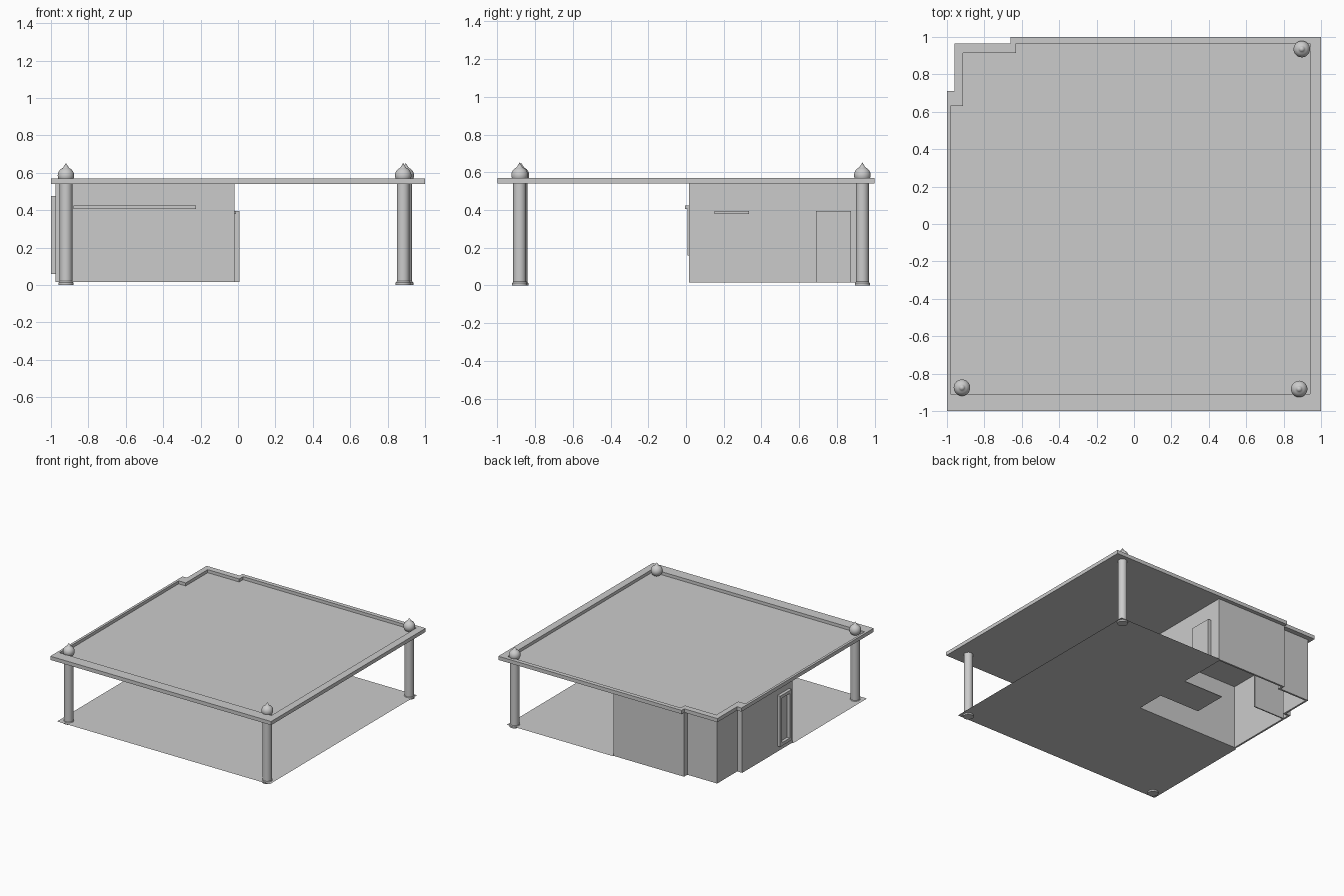
import bpy, bmesh, math

cube = bpy.data.objects.get("Cube")
if cube:
    bpy.data.objects.remove(cube, do_unlink=True)

GREY = bpy.data.materials.new("plain_grey")
GREY.use_nodes = True
GREY.diffuse_color = (0.6, 0.6, 0.6, 1)
GREY.node_tree.nodes["Principled BSDF"].inputs["Base Color"].default_value = (0.6, 0.6, 0.6, 1)


def finish(name, bm):
    bmesh.ops.recalc_face_normals(bm, faces=bm.faces)
    mesh = bpy.data.meshes.new(name)
    bm.to_mesh(mesh)
    bm.free()
    mesh.materials.append(GREY)
    obj = bpy.data.objects.new(name, mesh)
    bpy.context.collection.objects.link(obj)
    return obj


def loop(bm, pts, z):
    return [bm.verts.new((x, y, z)) for x, y in pts]


def sides(bm, low, high):
    for i in range(len(low)):
        j = (i + 1) % len(low)
        bm.faces.new((low[i], low[j], high[j], high[i]))


def prism(name, pts, z0, z1):
    bm = bmesh.new()
    low, high = loop(bm, pts, z0), loop(bm, pts, z1)
    sides(bm, low, high)
    bm.faces.new(low)
    bm.faces.new(high)
    return finish(name, bm)


def box(name, x0, x1, y0, y1, z0, z1):
    return prism(name, [(x0, y0), (x1, y0), (x1, y1), (x0, y1)], z0, z1)


def ring(name, outer, inner, z0, z1):
    bm = bmesh.new()
    a, b = loop(bm, outer, z0), loop(bm, outer, z1)
    c, d = loop(bm, inner, z1), loop(bm, inner, z0)
    for low, high in ((a, b), (b, c), (c, d), (d, a)):
        sides(bm, low, high)
    return finish(name, bm)


def plan(x0, x1, y0, y1, xa, ya, xb, yb):
    """Rectangle whose back corner at low x is stepped in."""
    return [(x0, y0), (x1, y0), (x1, y1), (xb, y1),
            (xb, yb), (xa, yb), (xa, ya), (x0, ya)]


def lathe(name, profile, x, y, angle=35):
    bm = bmesh.new()
    verts = [bm.verts.new((r, 0, z)) for r, z in profile]
    edges = [bm.edges.new(pair) for pair in zip(verts, verts[1:])]
    bmesh.ops.spin(bm, geom=verts + edges, cent=(0, 0, 0), axis=(0, 0, 1),
                   angle=math.tau, steps=32)
    bmesh.ops.remove_doubles(bm, verts=bm.verts, dist=0.0002)
    obj = finish(name, bm)
    obj.location = (x, y, 0)
    bpy.ops.object.select_all(action="DESELECT")
    obj.select_set(True)
    bpy.context.view_layer.objects.active = obj
    bpy.ops.object.shade_smooth_by_angle(angle=math.radians(angle))
    return obj


# Roof deck with a raised rim
FLOOR, CEIL, TOP = 0.015, 0.54, 0.57
outer = plan(-1, 1, -1, 1, -0.96, 0.71, -0.66, 0.965)
inner = plan(-0.98, 0.94, -0.91, 0.965, -0.915, 0.63, -0.63, 0.915)
ring("roof_rim", outer, inner, CEIL, TOP)
prism("roof_deck", inner, CEIL, CEIL + 0.005)

# Thin floor sheet around the room
bm = bmesh.new()
bm.faces.new(loop(bm, [(-0.985, -0.935), (0.94, -0.935), (0.94, 0.975),
                       (-0.02, 0.975), (-0.02, 0.02), (-0.985, 0.02)], FLOOR))
finish("floor", bm)

# Room walls, open below, with the stepped back corner
ring("room_walls",
     plan(-0.975, -0.02, 0.015, 0.968, -0.93, 0.665, -0.66, 0.925),
     plan(-0.96, -0.035, 0.03, 0.953, -0.915, 0.65, -0.645, 0.91),
     FLOOR, CEIL)
box("inner_partition", -0.96, -0.68, 0.59, 0.6, FLOOR, CEIL)
box("inner_floor", -0.40, -0.035, 0.27, 0.55, FLOOR, FLOOR + 0.005)

# Door, window panel and ledges
box("door", -0.02, 0.008, 0.69, 0.875, FLOOR, 0.395)
box("side_ledge", -0.02, -0.012, 0.15, 0.335, 0.38, 0.395)
box("front_window_panel", -0.88, -0.225, 0.008, 0.015, 0.16, 0.405)
box("front_window_ledge", -0.88, -0.225, -0.005, 0.015, 0.405, 0.425)

# Tall window frame on the outer side wall
X0, X1, Y0, Y1, Z0, Z1, W = -1, -0.975, 0.06, 0.21, 0.06, 0.475, 0.025
for side, y in (("front", Y0), ("back", Y1 - W)):
    box("window_frame_" + side, X0, X1, y, y + W, Z0, Z1)
for side, z in (("bottom", Z0), ("top", Z1 - W)):
    box("window_frame_" + side, X0, X1, Y0 + W, Y1 - W, z, z + W)

# Round columns, each carrying a ball finial with a pointed tip
shaft = [(0, 0), (0.04, 0), (0.04, 0.012), (0.034, 0.02), (0.034, CEIL), (0, CEIL)]
R, MID = 0.044, 0.585
ball = [(R * math.sin(a), MID - R * math.cos(a))
        for a in (math.pi * i / 16 for i in range(15))]
ball += [(0.015, 0.628), (0, 0.652)]
for name, x, y in (("front_right", -0.92, -0.875), ("front_left", 0.883, -0.882),
                   ("back_left", 0.897, 0.935)):
    lathe("column_" + name, shaft, x, y)
    lathe("finial_" + name, ball, x, y)
